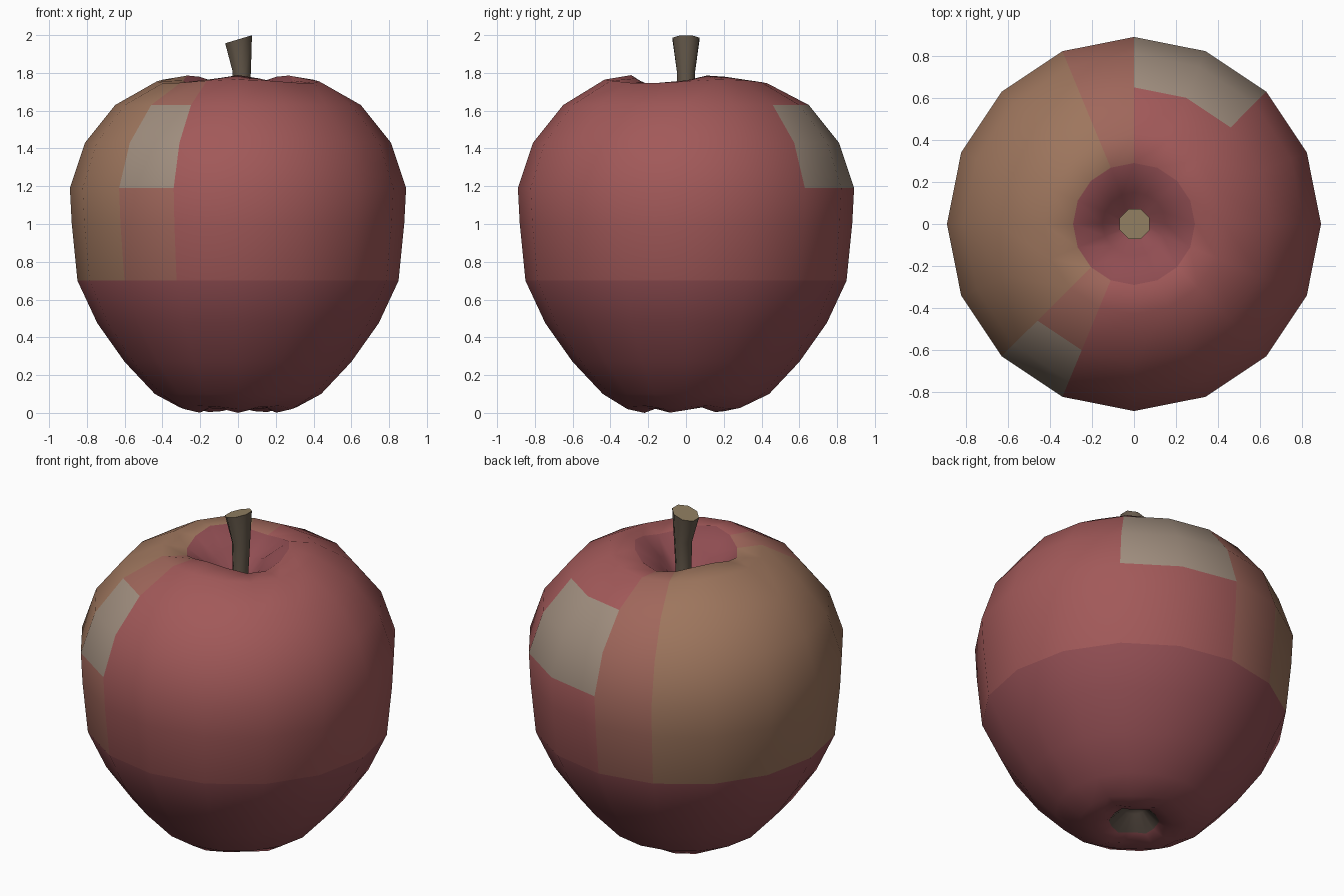
import bpy, bmesh
from math import sin, cos, pi, radians, degrees, atan2

if "Cube" in bpy.data.objects:
    bpy.data.objects.remove(bpy.data.objects["Cube"])


def material(name, rgb):
    m = bpy.data.materials.new(name)
    m.diffuse_color = (*rgb, 1)
    m.use_nodes = True
    m.node_tree.nodes["Principled BSDF"].inputs["Base Color"].default_value = m.diffuse_color
    return m


def loft(name, rings, mats, auto_angle):
    """Skin a stack of vertex rings; a one-point ring closes to a tip, others get a cap."""
    bm = bmesh.new()
    loops = [[bm.verts.new(p) for p in ring] for ring in rings]
    for a, b in zip(loops, loops[1:]):
        n = max(len(a), len(b))
        for i in range(n):
            j = (i + 1) % n
            if len(a) == 1:
                bm.faces.new((a[0], b[j], b[i]))
            elif len(b) == 1:
                bm.faces.new((a[i], a[j], b[0]))
            else:
                bm.faces.new((a[i], a[j], b[j], b[i]))
    if len(loops[-1]) > 1:
        bm.faces.new(loops[-1])
    bmesh.ops.recalc_face_normals(bm, faces=bm.faces)
    mesh = bpy.data.meshes.new(name)
    bm.to_mesh(mesh)
    bm.free()
    for m in mats:
        mesh.materials.append(m)
    obj = bpy.data.objects.new(name, mesh)
    bpy.context.collection.objects.link(obj)
    bpy.ops.object.select_all(action='DESELECT')
    obj.select_set(True)
    bpy.context.view_layer.objects.active = obj
    bpy.ops.object.shade_smooth_by_angle(angle=radians(auto_angle))
    return obj


# Fruit body: (radius, height, wave height, number of lobes), bottom to top
PROFILE = [
    (0.06, 0.12, 0, 5), (0.14, 0.04, 0.01, 5), (0.22, 0.015, 0.015, 5),
    (0.31, 0.03, 0.01, 5), (0.44, 0.10, 0, 5), (0.60, 0.27, 0, 5),
    (0.745, 0.475, 0, 5), (0.85, 0.70, 0, 5), (0.88, 1.00, 0, 5),
    (0.89, 1.19, 0, 5), (0.81, 1.43, 0, 3), (0.65, 1.63, 0, 3),
    (0.43, 1.755, 0.01, 3), (0.29, 1.76, 0.028, 3), (0.15, 1.67, 0.03, 3),
    (0.05, 1.56, 0, 3),
]
SIDES = 16
rings = [[(0, 0, 0.14)]]
for r, z, wave, lobes in PROFILE:
    ring = []
    for i in range(SIDES):
        t = 2 * pi * i / SIDES
        sign = 1 if lobes == 3 else -1
        ring.append((r * cos(t), r * sin(t), z + sign * wave * cos(lobes * (t + pi / 2))))
    rings.append(ring)
rings.append([(0, 0, 1.54)])

skin = [
    material("red_skin", (0.36, 0.10, 0.10)),
    material("dark_red_skin", (0.28, 0.075, 0.085)),
    material("blush_skin", (0.34, 0.18, 0.11)),
    material("mixed_skin", (0.35, 0.135, 0.105)),
    material("pale_skin", (0.35, 0.27, 0.21)),
    material("blossom_end", (0.12, 0.09, 0.07)),
]
apple = loft("apple_body", rings, skin, 80)

# Skin colour by direction and height
for f in apple.data.polygons:
    c = f.center
    a = degrees(atan2(c.y, c.x)) % 360
    r = (c.x ** 2 + c.y ** 2) ** 0.5
    k = 0
    if c.z < 0.15 and r < 0.12:
        k = 5
    elif c.z < 0.6 or (c.z > 1.5 and r < 0.25):
        k = 1
    elif r > 0.3 and 112 < a < 225 and c.z > 0.85:
        k = 2
    elif r > 0.3 and 90 < a < 248 and c.z > 0.6:
        k = 3
    if 1.15 < c.z < 1.6 and r > 0.5 and (45 < a < 90 or 225 < a < 248):
        k = 4
    f.material_index = k

# Stem: (centre x, height, radius, slope of the ring)
STEM = [(0.015, 1.52, 0.045, 0), (0.018, 1.66, 0.044, 0),
        (0.02, 1.81, 0.05, 0.05), (0.003, 1.978, 0.073, 0.3)]
stem_rings = []
for cx, z, r, slope in STEM:
    pts = [(r * cos(2 * pi * (i + 0.5) / 8) * 1.05, r * sin(2 * pi * (i + 0.5) / 8) * 1.05)
           for i in range(8)]
    stem_rings.append([(cx + x, y, z + slope * x) for x, y in pts])
stem = loft("stem", stem_rings,
            [material("stem_bark", (0.13, 0.10, 0.07)), material("stem_cut", (0.28, 0.21, 0.12))], 50)
for f in stem.data.polygons:
    f.material_index = 1 if len(f.vertices) > 4 else 0
